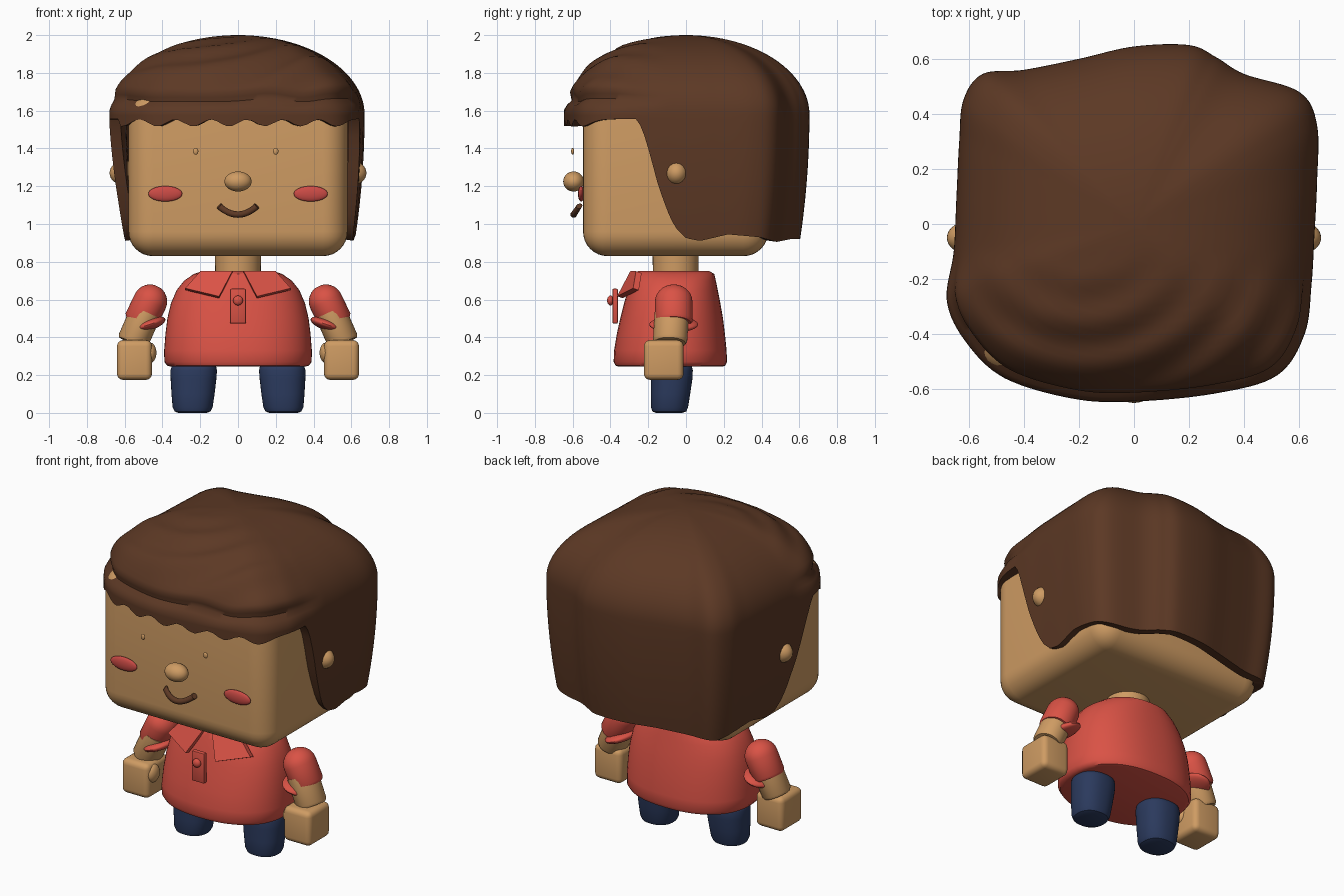
import bpy, bmesh, math
from math import sin, cos, pi, exp
from mathutils import Vector, Matrix

if "Cube" in bpy.data.objects:
    bpy.data.objects.remove(bpy.data.objects["Cube"])


def material(name, *rgb):
    m = bpy.data.materials.new(name)
    m.use_nodes = True
    m.diffuse_color = (*rgb, 1)
    m.node_tree.nodes["Principled BSDF"].inputs["Base Color"].default_value = (*rgb, 1)
    return m


SKIN = material("skin", 0.62, 0.33, 0.125)
HAIR = material("brown_hair", 0.107, 0.04, 0.018)
RED = material("red_cloth", 0.70, 0.085, 0.06)
CHEEK = material("rosy_cheek", 0.60, 0.07, 0.06)
NAVY = material("navy_cloth", 0.024, 0.042, 0.11)


def finish(name, bm, mat, thickness=0.0, angle=40):
    bmesh.ops.recalc_face_normals(bm, faces=bm.faces[:])
    me = bpy.data.meshes.new(name)
    bm.to_mesh(me)
    bm.free()
    me.materials.append(mat)
    ob = bpy.data.objects.new(name, me)
    bpy.context.collection.objects.link(ob)
    bpy.ops.object.select_all(action='DESELECT')
    ob.select_set(True)
    bpy.context.view_layer.objects.active = ob
    if thickness:
        mod = ob.modifiers.new("thickness", 'SOLIDIFY')
        mod.thickness = thickness
        mod.offset = -1
        bpy.ops.object.modifier_apply(modifier=mod.name)
    bpy.ops.object.shade_smooth_by_angle(angle=math.radians(angle))
    return ob


def box(name, centre, size, bevel, mat, segments=5):
    bm = bmesh.new()
    bmesh.ops.create_cube(bm, size=1, matrix=Matrix.Translation(centre) @ Matrix.Diagonal((*size, 1)))
    bmesh.ops.bevel(bm, geom=bm.edges[:], offset=bevel, segments=segments,
                    profile=0.5, affect='EDGES')
    return finish(name, bm, mat)


def ball(name, centre, radii, mat, tilt=0.0):
    bm = bmesh.new()
    mx = Matrix.Translation(centre) @ Matrix.Rotation(tilt, 4, 'Y') @ Matrix.Diagonal((*radii, 1))
    bmesh.ops.create_uvsphere(bm, u_segments=28, v_segments=16, radius=1, matrix=mx)
    return finish(name, bm, mat)


def skin_rings(bm, rings, closed_ends=True):
    for a, b in zip(rings, rings[1:]):
        for i in range(len(a)):
            j = (i + 1) % len(a)
            bm.faces.new((a[i], a[j], b[j], b[i]))
    if closed_ends:
        bm.faces.new(rings[0])
        bm.faces.new(rings[-1])


def loft(name, sections, mat, power=2.0, n=40):
    """Stack of rounded sections: (centre, x radius, y radius, axis)."""
    bm = bmesh.new()
    rings = []
    for centre, rx, ry, axis in sections:
        q = Vector((0, 0, 1)).rotation_difference(Vector(axis))
        ring = []
        for i in range(n):
            c, s = cos(2 * pi * i / n), sin(2 * pi * i / n)
            p = Vector((math.copysign(abs(c) ** (2 / power), c) * rx,
                        math.copysign(abs(s) ** (2 / power), s) * ry, 0))
            ring.append(bm.verts.new(Vector(centre) + q @ p))
        rings.append(ring)
    skin_rings(bm, rings)
    return finish(name, bm, mat)


def limb(name, a, b, r, mat, dome):
    """Round tube from a to b with a domed start."""
    a, b = Vector(a), Vector(b)
    d = (b - a).normalized()
    secs = []
    if dome:
        for k in range(1, 8):
            t = pi / 2 * k / 8
            secs.append((a - d * r * cos(t), r * sin(t), r * sin(t) * 1.1, d))
    secs += [(a, r, r * 1.1, d), (b - d * 0.015, r, r * 1.1, d), (b, r * 0.9, r, d)]
    return loft(name, secs, mat)


def smooth_loop(pts, steps):
    out = []
    n = len(pts)
    for i in range(n):
        a, b, c, d = (Vector(pts[(i + k) % n]) for k in (-1, 0, 1, 2))
        for s in range(steps):
            t = s / steps
            out.append(0.5 * (2 * b + (c - a) * t + (2 * a - 5 * b + 4 * c - d) * t * t
                              + (3 * b - a - 3 * c + d) * t ** 3))
    return out


def interpolate(table, v):
    if v <= table[0][0]:
        return table[0][1]
    for (x0, z0), (x1, z1) in zip(table, table[1:]):
        if v <= x1:
            return z0 + (z1 - z0) * (v - x0) / (x1 - x0)
    return table[-1][1]


# Head, nose, ears and face
box("head", (0, -0.055, 1.26), (1.16, 0.98, 0.86), 0.13, SKIN, 8)
ball("nose", (0, -0.595, 1.225), (0.072, 0.055, 0.053), SKIN)
for side, s in (("left", 1), ("right", -1)):
    ball(side + "_ear", (s * 0.6, -0.05, 1.27), (0.08, 0.06, 0.065), SKIN)
    ball(side + "_eye", (s * 0.212 - 0.012, -0.6, 1.385), (0.014, 0.008, 0.018), SKIN)
    ball(side + "_cheek", (s * 0.385, -0.555, 1.16), (0.09, 0.017, 0.041), CHEEK)

# Smiling mouth as a bent tube
smile = []
for k in range(17):
    u = k / 8 - 1
    smile.append(((u * 0.1, -0.595 + 0.03 * u * u, 1.05 + 0.045 * u * u), 0.017, 0.017, (1, -0.3 * u, 0.9 * u)))
loft("mouth", smile, HAIR, n=12)

# Hair shell: outline seen from above, lower edge by position
outline = [(-0.62, 0.45), (-0.55, 0.545), (-0.4, 0.56), (-0.2, 0.6), (0, 0.645), (0.2, 0.65),
           (0.3, 0.605), (0.4, 0.545), (0.6, 0.48), (0.665, 0.36), (0.665, 0.15), (0.655, -0.05),
           (0.645, -0.22), (0.62, -0.4), (0.52, -0.55), (0.3, -0.615), (0, -0.645), (-0.22, -0.635),
           (-0.47, -0.56), (-0.61, -0.43), (-0.68, -0.28), (-0.655, -0.1), (-0.645, 0.1), (-0.635, 0.3)]
side_edge = [(-0.26, 1.555), (-0.23, 1.5), (-0.19, 1.36), (-0.15, 1.2), (-0.1, 1.06), (-0.06, 0.98),
             (0, 0.925), (0.08, 0.91), (0.24, 0.945), (0.42, 0.93), (0.52, 0.905), (0.6, 0.92)]
RIM = 1.58


def hair_point(p, f, z):
    front = min(1, max(0, (-p.y * f - 0.1) / 0.3))
    # groove above the fringe lip, and swept locks
    f *= 1 - 0.05 * front * exp(-((z - 1.66) / 0.03) ** 2)
    x, y = p.x * f, p.y * f
    if z > RIM:
        d = math.hypot(x + 0.18, y - 0.02)
        z += 0.011 * front * sin(d * 38) * min(1, (z - RIM) / 0.1)
    return Vector((x, y, z))


loop = smooth_loop(outline, 8)
bm = bmesh.new()
rings = []
DOME, DROP = 26, 14
for k in range(1, DOME + 1):
    t = pi / 2 * k / DOME
    rings.append([bm.verts.new(hair_point(p, sin(t), RIM + 0.42 * cos(t))) for p in loop])
for k in range(1, DROP + 1):
    ring = []
    for p in loop:
        low = interpolate(side_edge, p.y)
        if p.y < -0.4:
            low = 1.535 + 0.018 * sin(2 * pi * p.x / 0.19)
        z = RIM + (low - RIM) * k / DROP
        ring.append(bm.verts.new(hair_point(p, 1 - 0.075 * ((RIM - z) / 0.66) ** 2, z)))
    rings.append(ring)
skin_rings(bm, rings, False)
crown = bm.verts.new((0, 0, 2))
for i, v in enumerate(rings[0]):
    bm.faces.new((crown, v, rings[0][(i + 1) % len(loop)]))
finish("hair", bm, HAIR, thickness=0.06, angle=50)

# Neck and shirt
UP = (0, 0, 1)
loft("neck", [((0, -0.055, z), r, r, UP) for z, r in
              ((0.70, 0.12), (0.86, 0.122))], SKIN)
shirt = [(0.245, 0.355, 0.275, -0.083), (0.25, 0.375, 0.29, -0.083), (0.27, 0.39, 0.3, -0.083),
         (0.33, 0.391, 0.298, -0.083), (0.42, 0.384, 0.286, -0.08), (0.5, 0.374, 0.272, -0.076),
         (0.58, 0.355, 0.255, -0.073), (0.65, 0.325, 0.238, -0.07), (0.7, 0.285, 0.225, -0.067),
         (0.735, 0.235, 0.215, -0.065), (0.75, 0.19, 0.19, -0.065)]
loft("shirt", [((0, y, z), rx, ry, UP) for z, rx, ry, y in shirt], RED, power=2.3, n=56)

# Collar flaps, placket and button
for side, s in (("left", 1), ("right", -1)):
    bm = bmesh.new()
    flap = [(0.03, -0.295, 0.75), (0.2, -0.265, 0.75), (0.28, -0.28, 0.66), (0.1, -0.365, 0.617)]
    front = [bm.verts.new((s * x, y, z)) for x, y, z in flap]
    back = [bm.verts.new((s * x, y + 0.03, z - 0.01)) for x, y, z in flap]
    skin_rings(bm, [front, back])
    finish(side + "_collar", bm, RED)
box("placket", (0, -0.375, 0.565), (0.085, 0.03, 0.185), 0.008, RED, 2)
ball("button", (0, -0.4, 0.595), (0.026, 0.018, 0.026), RED)

# Arms, hands and legs
legs = [(0, 0.075, 0.07, -0.09), (0.008, 0.095, 0.09, -0.088), (0.03, 0.106, 0.098, -0.087),
        (0.1, 0.114, 0.104, -0.082), (0.18, 0.121, 0.11, -0.076), (0.225, 0.123, 0.111, -0.075),
        (0.245, 0.118, 0.106, -0.075), (0.26, 0.1, 0.09, -0.075)]
for side, s in (("left", 1), ("right", -1)):
    limb(side + "_sleeve", (s * 0.465, -0.065, 0.59), (s * 0.52, -0.065, 0.475), 0.09, RED, True)
    ball(side + "_cuff", (s * 0.47, -0.065, 0.468), (0.09, 0.13, 0.032), RED, tilt=s * 0.33)
    limb(side + "_forearm", (s * 0.49, -0.075, 0.53), (s * 0.56, -0.085, 0.37), 0.083, SKIN, False)
    box(side + "_hand", (s * 0.548, -0.118, 0.28), (0.185, 0.21, 0.21), 0.032, SKIN, 4)
    ball(side + "_thumb", (s * 0.465, -0.16, 0.318), (0.033, 0.05, 0.054), SKIN)
    loft(side + "_leg", [((s * (0.238 + (0.1 - z) * 0.03), y, z), rx, ry, UP) for z, rx, ry, y in legs],
         NAVY, power=2.3)
